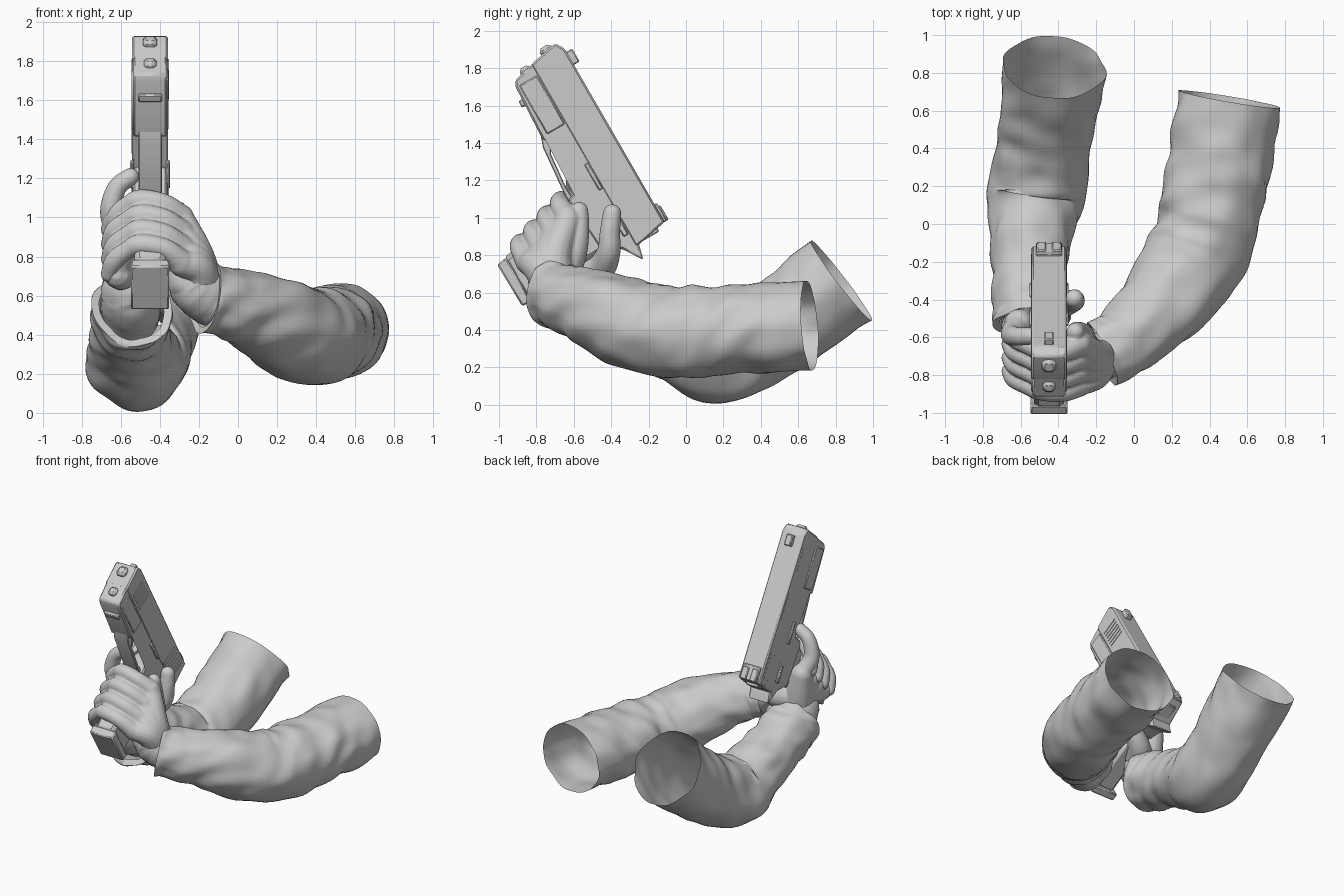
import bpy, bmesh, math
from mathutils import Vector, noise

cube = bpy.data.objects.get("Cube")
if cube:
    bpy.data.objects.remove(cube, do_unlink=True)

grey = bpy.data.materials.new("plain_grey")
grey.use_nodes = True
COLOUR = (0.6, 0.6, 0.6, 1)
grey.diffuse_color = COLOUR
grey.node_tree.nodes["Principled BSDF"].inputs["Base Color"].default_value = COLOUR

GUN_X = -0.45


def gun(x, a, b):
    """Pistol space to world: a runs to the muzzle, b runs to the sights."""
    return Vector((x, -0.15 - 0.5 * a + 0.866 * b, 0.98 + 0.866 * a + 0.5 * b))


def finish(name, bm, angle=30):
    bmesh.ops.recalc_face_normals(bm, faces=bm.faces)
    mesh = bpy.data.meshes.new(name)
    bm.to_mesh(mesh)
    bm.free()
    mesh.materials.append(grey)
    obj = bpy.data.objects.new(name, mesh)
    bpy.context.collection.objects.link(obj)
    bpy.ops.object.select_all(action='DESELECT')
    obj.select_set(True)
    bpy.context.view_layer.objects.active = obj
    bpy.ops.object.shade_smooth_by_angle(angle=math.radians(angle))
    return obj


def prism(name, outline, half, x=GUN_X, bevel=0.008):
    """Extrude an (a, b) outline sideways to a plate of the given half width."""
    bm = bmesh.new()
    face = bm.faces.new([bm.verts.new(gun(x - half, a, b)) for a, b in outline])
    new = bmesh.ops.extrude_face_region(bm, geom=[face])["geom"]
    for v in new:
        if isinstance(v, bmesh.types.BMVert):
            v.co.x += 2 * half
    obj = finish(name, bm)
    if bevel:
        mod = obj.modifiers.new("bevel", 'BEVEL')
        mod.width, mod.segments, mod.limit_method = bevel, 1, 'ANGLE'
    return obj


def box(name, a0, a1, b0, b1, half, x=GUN_X, bevel=0.006):
    return prism(name, [(a0, b0), (a1, b0), (a1, b1), (a0, b1)], half, x, bevel)


def smooth_path(points, steps):
    """Catmull-Rom through points of (x, y, z, radius)."""
    p = [Vector(q) for q in points]
    p = [2 * p[0] - p[1]] + p + [2 * p[-1] - p[-2]]
    out = []
    for i in range(1, len(p) - 2):
        for s in range(steps):
            t = s / steps
            out.append(0.5 * (2 * p[i] + (p[i + 1] - p[i - 1]) * t
                       + (2 * p[i - 1] - 5 * p[i] + 4 * p[i + 1] - p[i + 2]) * t ** 2
                       + (3 * p[i] - p[i - 1] - 3 * p[i + 1] + p[i + 2]) * t ** 3))
    return out + [p[-2]]


def tube(bm, points, steps=6, sides=16, closed=True, fold=0.0, lip=0.0, wide=0.0):
    """Sweep rings along a path; closed ends are rounded, open ends stay open."""
    path = smooth_path(points, steps)
    last, n, rings = len(path) - 1, Vector((0.05, 0.1, 1)), []

    def ring(centre, n, m, r, t):
        loop = []
        for k in range(sides):
            ang = math.tau * k / sides
            c, s = math.cos(ang), math.sin(ang)
            # cloth folds run mostly around the limb
            wave = noise.noise(Vector((t * 13 + c, c * 1.3 + points[0][0] * 9, s * 1.3)))
            wave += 0.6 * noise.noise(Vector((t * 5, c * 2 + 4, s * 2)))
            flat = 1 + wide * (1 - t)
            loop.append(bm.verts.new(centre + (n * c + m * s * flat) * (r + fold * wave)))
        rings.append(loop)

    for i, q in enumerate(path):
        tan = (path[min(i + 1, last)] - path[max(i - 1, 0)]).to_3d().normalized()
        n = (n - tan * n.dot(tan)).normalized()
        m, centre = tan.cross(n), q.to_3d()
        caps = (0.3, 0.75, 0.96) if closed else ()
        if i == 0:
            for c in caps:
                ring(centre - tan * q.w * math.sqrt(1 - c * c), n, m, q.w * c, 0)
        ring(centre, n, m, q.w, i / last)
        if i == last:
            for c in reversed(caps):
                ring(centre + tan * q.w * math.sqrt(1 - c * c), n, m, q.w * c, 1)
            if lip:
                ring(centre - tan * 0.01, n, m, q.w * lip, 1)
    for lo, hi in zip(rings, rings[1:]):
        for k in range(sides):
            j = (k + 1) % sides
            bm.faces.new((lo[k], lo[j], hi[j], hi[k]))
    if closed:
        bm.faces.new(rings[0])
        bm.faces.new(rings[-1])


def sleeve(name, points, band, wide):
    bm = bmesh.new()
    tube(bm, points, 9, 56, False, 0.02, 0.8, wide)
    finish(name, bm, 80)
    bm = bmesh.new()
    tube(bm, band, 5, 32, True, 0.008)
    finish(name.replace("sleeve", "glove_band"), bm, 60)


def hand(name, tubes):
    """Blend overlapping limbs into one gloved hand."""
    bm = bmesh.new()
    for t in tubes:
        tube(bm, t)
    obj = finish(name, bm, 180)
    mod = obj.modifiers.new("blend", 'REMESH')
    mod.mode, mod.voxel_size, mod.use_smooth_shade = 'VOXEL', 0.009, True
    mod = obj.modifiers.new("soften", 'SMOOTH')
    mod.factor, mod.iterations = 0.5, 3


def g(x, a, b, r):
    return (*gun(x, a, b), r)


# Sleeves, from the open upper end to the cuff
sleeve("left_sleeve",
       [(0.51, 0.66, 0.425, 0.235), (0.47, 0.42, 0.41, 0.24), (0.43, 0.2, 0.4, 0.24),
        (0.39, 0, 0.39, 0.24), (0.32, -0.18, 0.4, 0.245), (0.21, -0.36, 0.46, 0.23),
        (0.06, -0.52, 0.53, 0.2), (-0.07, -0.64, 0.57, 0.18), (-0.17, -0.69, 0.59, 0.18)],
       [(-0.13, -0.67, 0.58, 0.14), (-0.2, -0.7, 0.63, 0.14), (-0.23, -0.71, 0.68, 0.135)], 0.17)
sleeve("right_sleeve",
       [(-0.425, 0.83, 0.665, 0.27), (-0.45, 0.6, 0.49, 0.258), (-0.485, 0.38, 0.345, 0.248),
        (-0.52, 0.15, 0.262, 0.255), (-0.545, -0.05, 0.345, 0.218), (-0.555, -0.25, 0.43, 0.2),
        (-0.55, -0.42, 0.49, 0.2), (-0.54, -0.52, 0.53, 0.205)],
       [(-0.55, -0.42, 0.5, 0.15), (-0.55, -0.53, 0.57, 0.15), (-0.56, -0.57, 0.63, 0.14)], 0)

# Left hand wraps over the front of the grip
left = [[g(-0.28, 0.03, -0.55, 0.09), g(-0.28, 0.1, -0.46, 0.075),
         g(-0.3, 0.19, -0.38, 0.058), g(-0.31, 0.26, -0.335, 0.048)]]
for i in range(4):
    b, a = -0.41 - 0.1 * i, -0.03 * i
    left.append([(-0.19, -0.7, 0.64, 0.115), (-0.21, -0.7 - 0.03 * i, 0.8 - 0.02 * i, 0.09),
                 g(-0.29, 0.25 + a, b, 0.068)])
    left.append([g(-0.29, 0.26 + a, b, 0.066), g(-0.38, 0.34 + a, b, 0.053),
                 g(-0.5, 0.35 + a, b + 0.02, 0.056), g(-0.56, 0.32 + a, b + 0.025, 0.048),
                 g(-0.63, 0.25 + a, b + 0.03, 0.052), g(-0.66, 0.17 + a, b + 0.03, 0.043)])
hand("left_hand", left)

# Right hand holds the grip, forefinger bent towards the trigger
right = [[g(-0.61, 0.13, -0.36, 0.066), g(-0.65, 0.26, -0.35, 0.057),
          g(-0.62, 0.37, -0.3, 0.05), g(-0.55, 0.42, -0.27, 0.046)],
         [(-0.52, -0.56, 0.7, 0.1), g(-0.43, -0.06, -0.39, 0.08), g(-0.34, -0.01, -0.31, 0.064),
          g(-0.315, 0.08, -0.25, 0.055), g(-0.315, 0.16, -0.19, 0.05)]]
for i in range(4):
    b, a = -0.36 - 0.1 * i, -0.02 * i
    right.append([(-0.55, -0.56, 0.63, 0.12), g(-0.58, 0, -0.45 - 0.03 * i, 0.1),
                  g(-0.61, 0.13 + a, b, 0.078)])
    if i:
        right.append([g(-0.61, 0.13 + a, b, 0.066), g(-0.58, 0.23 + a, b, 0.056),
                      g(-0.45, 0.29 + a, b, 0.052), g(-0.36, 0.2 + a, b, 0.045)])
hand("right_hand", right)

# Pistol body
prism("slide", [(-0.06, -0.17), (-0.02, 0.03), (1.05, 0.03), (1.1, 0), (1.07, -0.15),
                (1.06, -0.17)], 0.092, bevel=0.01)
prism("frame", [(-0.14, -0.17), (-0.06, -0.15), (1.068, -0.15), (1.035, -0.285), (1, -0.3),
                (0.68, -0.315), (0.66, -0.22), (0.6, -0.155), (0.42, -0.165), (0.38, -0.22),
                (0.34, -0.36), (0.02, -0.34), (-0.03, -0.24)], 0.087, bevel=0.01)
prism("grip", [(0.01, -0.3), (0.35, -0.3), (0.24, -0.82), (0, -0.82)], 0.08, bevel=0.025)
prism("magazine_base", [(-0.03, -0.8), (0.24, -0.8), (0.23, -0.86), (-0.03, -0.855)], 0.098)
prism("trigger_guard", [(0.72, -0.31), (0.65, -0.335), (0.38, -0.36), (0.3, -0.36),
                        (0.32, -0.33), (0.4, -0.335), (0.6, -0.315), (0.645, -0.29),
                        (0.66, -0.22), (0.72, -0.2)], 0.06, bevel=0.005)
prism("trigger", [(0.44, -0.16), (0.5, -0.16), (0.46, -0.22), (0.46, -0.27), (0.49, -0.31),
                  (0.45, -0.3), (0.42, -0.24)], 0.025, bevel=0.004)
box("dust_cover_plate", 0.7, 1, -0.28, -0.17, 0.094)
box("rail_nub", 0.89, 0.93, -0.325, -0.29, 0.06)

# Sights and hammer plate
box("front_sight", 0.95, 1.03, 0.02, 0.065, 0.025)
for side in (-1, 1):
    box("rear_sight", -0.02, 0.07, 0.02, 0.055, 0.025, GUN_X + side * 0.04)
box("rear_sight_base", -0.02, 0.09, 0.02, 0.045, 0.07)
box("slide_back_plate", -0.05, 0, -0.15, -0.02, 0.05)

# Slide grooves, levers and side plates
for side in (-1, 1):
    x = GUN_X + side * 0.092
    for n in range(6):
        box("slide_groove", n * 0.035 + 0.02, n * 0.035 + 0.036, -0.15, 0, 0.004, x, 0)
        box("front_groove", n * 0.03 + 0.8, n * 0.03 + 0.814, -0.14, -0.01, 0.004, x, 0)
    box("slide_catch", 0.3, 0.46, -0.19, -0.165, 0.01, x)
    box("safety_lever", 0.02, 0.14, -0.2, -0.17, 0.01, x)
box("ejection_port", 0.44, 0.64, -0.07, 0.01, 0.004, GUN_X - 0.091, 0)

# Faceted barrel tip and spring rod
for name, a, b, r in (("barrel_tip", 1.07, -0.06, 0.036), ("spring_rod", 1.03, -0.21, 0.032)):
    prism(name, [(a, b - r), (a + 0.045, b - r), (a + 0.045, b + r), (a, b + r)], r, bevel=0.016)
